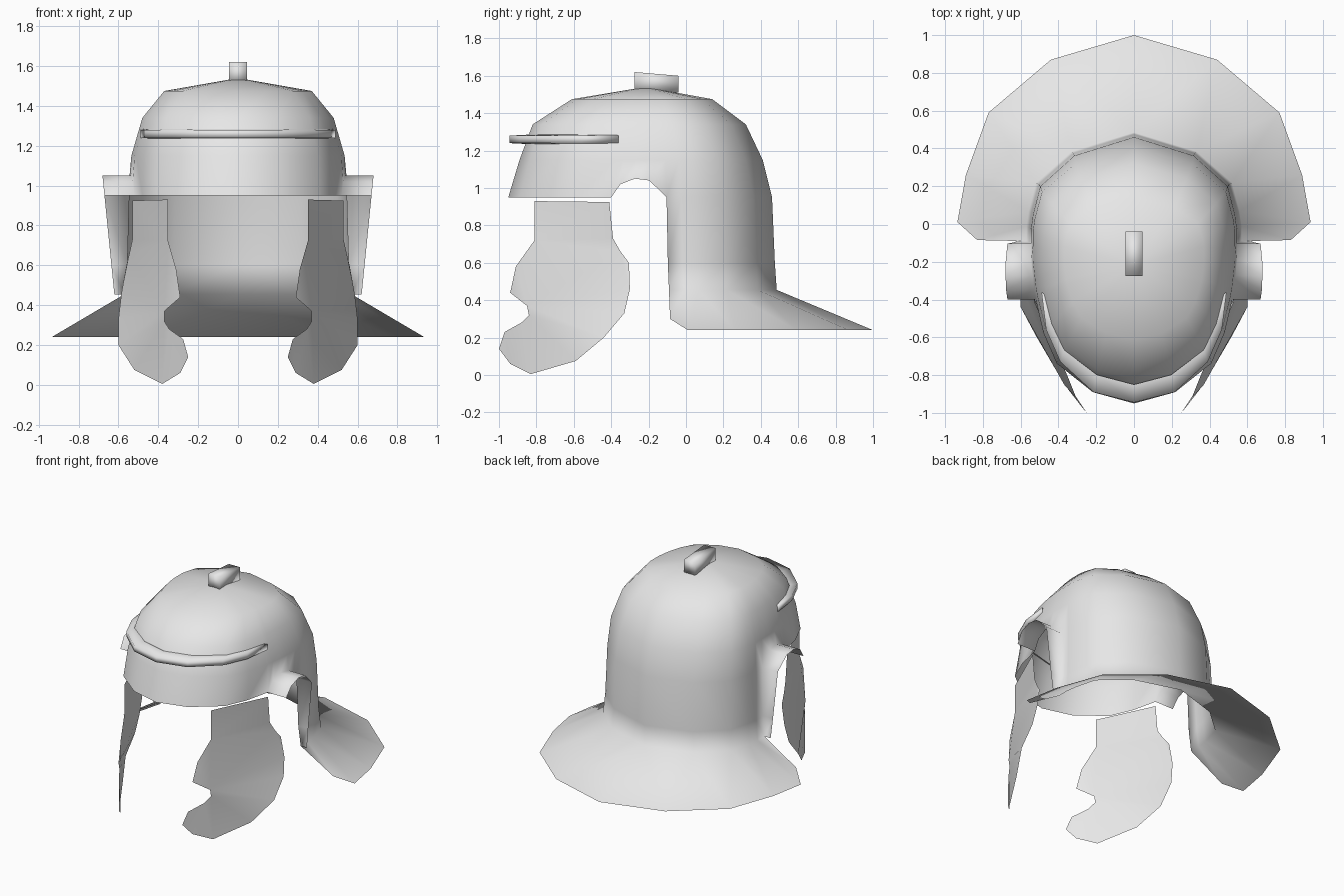
import bpy, bmesh

if "Cube" in bpy.data.objects:
    bpy.data.objects.remove(bpy.data.objects["Cube"])

steel = bpy.data.materials.new("plain grey steel")
steel.use_nodes = True
GREY = (0.8, 0.8, 0.8, 1)
steel.diffuse_color = GREY
steel.node_tree.nodes["Principled BSDF"].inputs["Base Color"].default_value = GREY


def finish(bm, name, mirror=True, smooth=True):
    """Turn a bmesh into an object, mirrored across x when it is a half."""
    mesh = bpy.data.meshes.new(name)
    bm.to_mesh(mesh)
    bm.free()
    mesh.materials.append(steel)
    for p in mesh.polygons:
        p.use_smooth = smooth
    ob = bpy.data.objects.new(name, mesh)
    bpy.context.collection.objects.link(ob)
    if mirror:
        mod = ob.modifiers.new("Mirror", "MIRROR")
        mod.merge_threshold = 0.001
    return ob


def bridge(bm, a, b):
    """Quads between two equally long rows of vertices."""
    for i in range(len(a) - 1):
        bm.faces.new((a[i], a[i + 1], b[i + 1], b[i]))


# Half outline of the bowl, back to front, as fractions of width and depth
OUTLINE = [(0, 1), (.58, .86), (.91, .63), (.98, .42), (1, .31), (1, .2),
           (1, .07), (.985, -.04), (.97, -.15), (.955, -.22),
           (.88, -.47), (.75, -.7), (.4, -.915), (0, -1)]
EAR_BACK, EAR_FRONT = 5, 9


def ring(z, width, front, back):
    mid, half = (front + back) / 2, (back - front) / 2
    return [(u * width, mid + v * half, z) for u, v in OUTLINE]


# Helmet bowl: rings from the crown down to the brow rim
bm = bmesh.new()
apex = bm.verts.new((0, -.22, 1.54))
levels = [(1.475, .37, -.61, .14), (1.34, .48, -.82, .32),
          (1.15, .535, -.89, .41), (.95, .545, -.95, .46)]
rows = [[bm.verts.new(p) for p in ring(*lv)] for lv in levels]
for i in range(len(OUTLINE) - 1):
    bm.faces.new((apex, rows[0][i + 1], rows[0][i]))
for a, b in zip(rows, rows[1:]):
    bridge(bm, a, b)

# Arch over the ear
for col, z in ((6, 1.04), (7, 1.05), (8, 1.02)):
    rows[-1][col].co.z = z

# Back wall below the rim
back_rows = [rows[-1][:EAR_BACK + 1]]
for lv in ((.6, .555, -.955, .475), (.455, .57, -.955, .485)):
    back_rows.append([bm.verts.new(p) for p in ring(*lv)[:EAR_BACK + 1]])
for a, b in zip(back_rows, back_rows[1:]):
    bridge(bm, a, b)

# Flared neck guard
guard = [(0, 1, .24), (.44, .87, .24), (.77, .59, .24),
         (.89, .26, .24), (.935, .01, .24), (.83, -.085, .3)]
bridge(bm, back_rows[-1], [bm.verts.new(p) for p in guard])

# Flange that follows the ear opening
edge = [r[EAR_BACK] for r in reversed(back_rows)] + rows[-1][EAR_BACK + 1:EAR_FRONT + 1]
lip = [bm.verts.new((.62 + (v.co.z - .45) * .1, v.co.y, v.co.z)) for v in edge]
bridge(bm, edge, lip)
finish(bm, "helmet_bowl")

# Brow ridge: box section swept round the forehead, tapering at its ends
bm = bmesh.new()
inner = [p[:2] for p in ring(1.26, .49, -.85, .36)[EAR_FRONT:]]
outer = [(.49, -.36), (.465, -.56), (.39, -.73), (.215, -.89), (0, -.945)]
rails = [[], [], [], []]
for (ix, iy), (ox, oy) in zip(inner, outer):
    for rail, p in zip(rails, ((ix, iy, 1.285), (ox, oy, 1.28),
                               (ox, oy, 1.24), (ix, iy, 1.235))):
        rail.append(bm.verts.new(p))
for a, b in zip(rails, rails[1:]):
    bridge(bm, a, b)
bm.faces.new([r[0] for r in rails])
finish(bm, "brow_ridge")

# Crest holder: small block with a sloping top
bm = bmesh.new()
bmesh.ops.create_cube(bm, size=1)
for v in bm.verts:
    front, top = v.co.y < 0, v.co.z > 0
    v.co.x *= .09
    v.co.y = -.275 if front else -.04
    v.co.z = (1.62 if front else 1.6) if top else 1.51
finish(bm, "crest_holder", mirror=False)

# Cheek guards: curved plate outline
cheek = [(.35, -.81, .93), (.53, -.41, .925), (.53, -.39, .73), (.545, -.35, .66),
         (.56, -.305, .6), (.585, -.3, .46), (.6, -.33, .33), (.6, -.44, .2),
         (.52, -.59, .075), (.38, -.83, .005), (.29, -.94, .06), (.25, -1, .14),
         (.275, -.97, .23), (.345, -.88, .28), (.37, -.84, .32), (.37, -.85, .37),
         (.29, -.94, .44), (.31, -.91, .58), (.35, -.81, .72)]
bm = bmesh.new()
face = bm.faces.new([bm.verts.new(p) for p in cheek])
face.normal_update()
if face.normal.x < 0:
    face.normal_flip()
bmesh.ops.triangulate(bm, faces=[face])
finish(bm, "cheek_guards")
